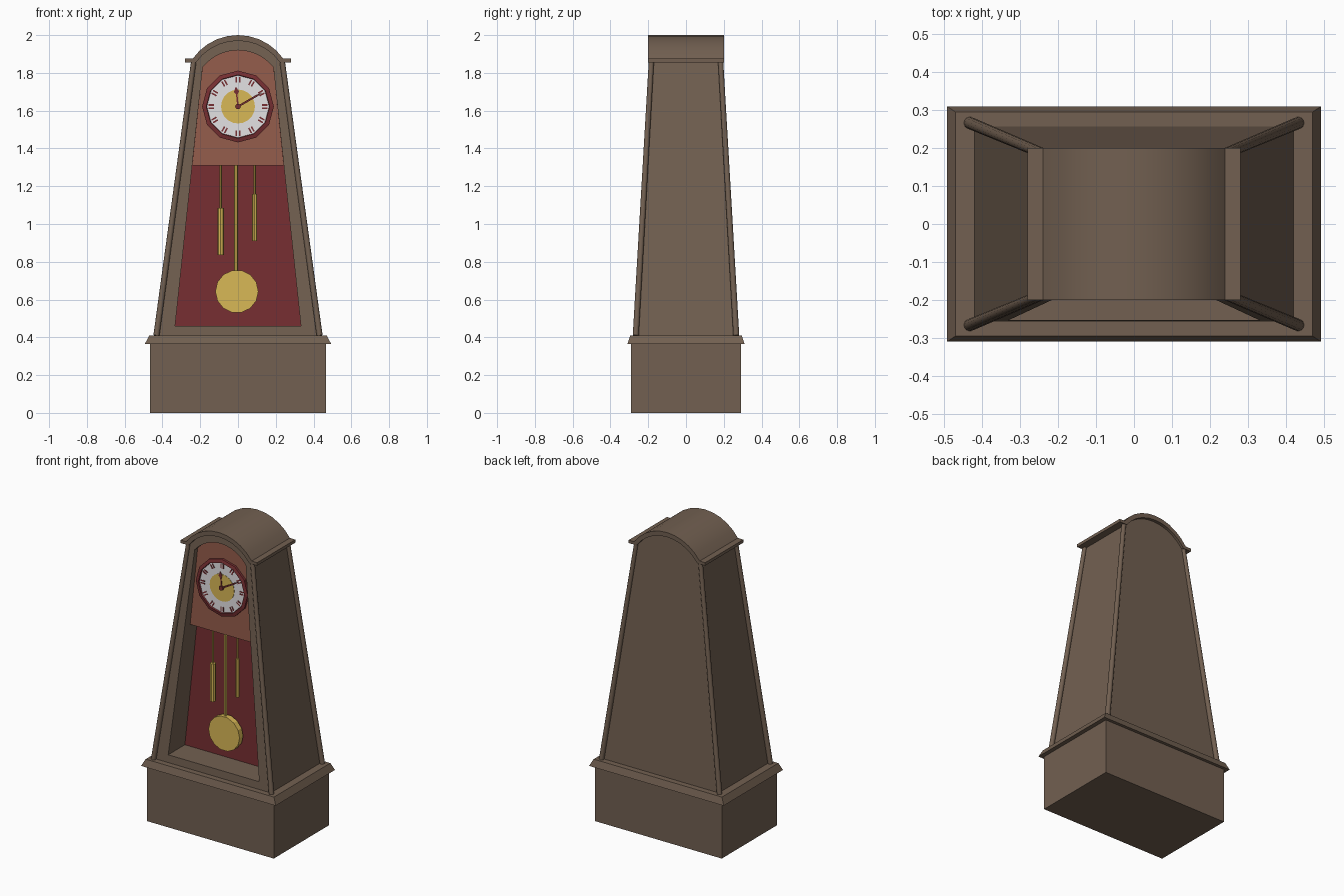
import bpy, bmesh, math
from mathutils import Vector

if "Cube" in bpy.data.objects:
    bpy.data.objects.remove(bpy.data.objects["Cube"])


def mat(name, r, g, b):
    lin = lambda c: ((c / 255 + 0.055) / 1.055) ** 2.4 if c > 10 else c / 255 / 12.92
    m = bpy.data.materials.new(name)
    m.diffuse_color = (lin(r), lin(g), lin(b), 1)
    m.use_nodes = True
    m.node_tree.nodes["Principled BSDF"].inputs["Base Color"].default_value = m.diffuse_color
    return m


WOOD = mat("brown wood", 114, 96, 81)
RED = mat("dark red", 119, 47, 50)
TERRA = mat("reddish brown", 149, 93, 76)
WHITE = mat("off white", 228, 226, 228)
GOLD = mat("gold", 217, 184, 86)


def finish(name, bm, mats, smooth=False):
    bmesh.ops.recalc_face_normals(bm, faces=bm.faces)
    me = bpy.data.meshes.new(name)
    bm.to_mesh(me)
    bm.free()
    for m in mats:
        me.materials.append(m)
    ob = bpy.data.objects.new(name, me)
    bpy.context.collection.objects.link(ob)
    if smooth:
        bpy.ops.object.select_all(action='DESELECT')
        ob.select_set(True)
        bpy.context.view_layer.objects.active = ob
        bpy.ops.object.shade_smooth_by_angle(angle=math.radians(32))
    return ob


def bridge(bm, a, b):
    n = len(a)
    return [bm.faces.new((a[i], a[(i + 1) % n], b[(i + 1) % n], b[i])) for i in range(n)]


def frustum(name, bottom, top, z0, z1, m):
    bm = bmesh.new()
    loops = [[bm.verts.new((sx * h[0], sy * h[1], z)) for sx, sy in ((-1, -1), (1, -1), (1, 1), (-1, 1))]
             for h, z in ((bottom, z0), (top, z1))]
    bridge(bm, *loops)
    for l in loops:
        bm.faces.new(l)
    return finish(name, bm, [m])


def prism(name, pts, y0, y1, m, smooth=False):
    """Extrude an x-z outline along y."""
    bm = bmesh.new()
    loops = [[bm.verts.new((x, y, z)) for x, z in pts] for y in (y0, y1)]
    bridge(bm, *loops)
    for l in loops:
        bm.faces.new(l)
    return finish(name, bm, [m], smooth)


def rod(name, p, q, r0, r1, n, m, smooth=True):
    p, q = Vector(p), Vector(q)
    rot = (q - p).to_track_quat('Z', 'Y')
    bm = bmesh.new()
    loops = [[bm.verts.new(c + rot @ Vector((r * math.cos(t), r * math.sin(t), 0)))
              for t in [2 * math.pi * i / n for i in range(n)]] for c, r in ((p, r0), (q, r1))]
    bridge(bm, *loops)
    for l in loops:
        bm.faces.new(l)
    return finish(name, bm, [m], smooth)


def arch(half, z_end, z_top, n=10):
    """Circular arc from right to left."""
    sag = z_top - z_end
    R = (half * half + sag * sag) / (2 * sag)
    a = math.asin(half / R)
    return [(R * math.sin(t), z_top - R + R * math.cos(t))
            for t in [a - 2 * a * i / n for i in range(n + 1)]]


def depth(z):
    return 0.257 + (z - 0.41) * (0.185 - 0.257) / 1.45


# Base and ledge
frustum("base", (0.465, 0.29), (0.465, 0.29), 0, 0.365, WOOD)
frustum("base_ledge", (0.493, 0.31), (0.47, 0.295), 0.365, 0.41, WOOD)

# Tapered case with a recessed arched opening; recess back is dark red
outer = [(-0.42, 0.41), (0.42, 0.41)] + arch(0.23, 1.86, 1.975)
opening = [(-0.333, 0.46), (0.333, 0.46)] + arch(0.187, 1.83, 1.92)
bm = bmesh.new()
back = [bm.verts.new((x, depth(z), z)) for x, z in outer]
front = [bm.verts.new((x, -depth(z), z)) for x, z in outer]
rim = [bm.verts.new((x, -depth(z), z)) for x, z in opening]
inner = [bm.verts.new((x, -0.08, z)) for x, z in opening]
bm.faces.new(back)
for a, b in ((back, front), (front, rim), (rim, inner)):
    bridge(bm, a, b)
bm.faces.new(inner).material_index = 1
finish("case", bm, [WOOD, RED], True)

# Round corner posts
for sx in (-1, 1):
    for sy in (-1, 1):
        rod("corner_post", (sx * 0.432, sy * 0.266, 0.41), (sx * 0.234, sy * 0.183, 1.865),
            0.016, 0.014, 12, WOOD)

# Arched roof with small side flanges
roof = ([(0.28, 1.855), (0.28, 1.875), (0.255, 1.875)] + arch(0.24, 1.875, 2.0)
        + [(-0.255, 1.875), (-0.28, 1.875), (-0.28, 1.855)] + arch(0.222, 1.856, 1.97)[::-1])
prism("roof", roof, -0.2, 0.2, WOOD, True)

# Dial panel
prism("dial_panel", [(-0.242, 1.31), (0.242, 1.31)] + arch(0.187, 1.83, 1.92), -0.155, -0.08, TERRA)

# Clock face: twelve-sided rim with inset white face
CZ = 1.622
bm = bmesh.new()
rings = [[bm.verts.new((r * math.sin(i * math.pi / 6), y, CZ + r * math.cos(i * math.pi / 6)))
          for i in range(12)]
         for r, y in ((0.19, -0.15), (0.19, -0.17), (0.168, -0.175), (0.165, -0.166))]
for a, b in zip(rings, rings[1:]):
    bridge(bm, a, b)
bm.faces.new(rings[-1]).material_index = 1
bm.faces.new(rings[0])
finish("clock_face", bm, [RED, WHITE])
rod("dial_centre", (0, -0.164, CZ), (0, -0.168, CZ), 0.09, 0.09, 20, GOLD, False)


def plate(name, pts, angle, y0, y1):
    """Flat red piece; pts are (across, outward), angle clockwise from 12."""
    s, c = math.sin(angle), math.cos(angle)
    prism(name, [(u * c + v * s, CZ - u * s + v * c) for u, v in pts], y0, y1, RED)


# Hour marks: paired bars
for i in range(12):
    for u in (-0.008, 0.008):
        plate("hour_mark", [(u - 0.004, 0.127), (u + 0.004, 0.127), (u + 0.004, 0.157), (u - 0.004, 0.157)],
              i * math.pi / 6, -0.165, -0.168)

# Hands and hub
plate("minute_hand", [(-0.005, 0), (0.005, 0), (0.005, 0.115), (0, 0.15), (-0.005, 0.115)],
      math.radians(60), -0.173, -0.177)
plate("hour_hand", [(-0.004, 0), (0.004, 0), (0.004, 0.065), (0.014, 0.078), (0, 0.107),
                    (-0.014, 0.078), (-0.004, 0.065)], math.radians(-6), -0.169, -0.172)
rod("hand_hub", (0, -0.166, CZ), (0, -0.18, CZ), 0.015, 0.015, 10, RED, False)

# Pendulum
rod("pendulum_rod", (-0.01, -0.115, 0.7), (-0.01, -0.115, 1.32), 0.01, 0.01, 6, GOLD, False)
rod("pendulum_bob", (-0.006, -0.10, 0.643), (-0.006, -0.138, 0.643), 0.114, 0.114, 14, GOLD, False)

# Hanging weights
for x, z0, z1, r in ((-0.092, 0.835, 1.085, 0.017), (0.088, 0.91, 1.16, 0.013)):
    rod("weight", (x, -0.13, z0), (x, -0.13, z1), r, r, 8, GOLD, False)
    rod("weight_cord", (x, -0.13, z1), (x, -0.13, 1.32), 0.006, 0.006, 6, GOLD, False)
